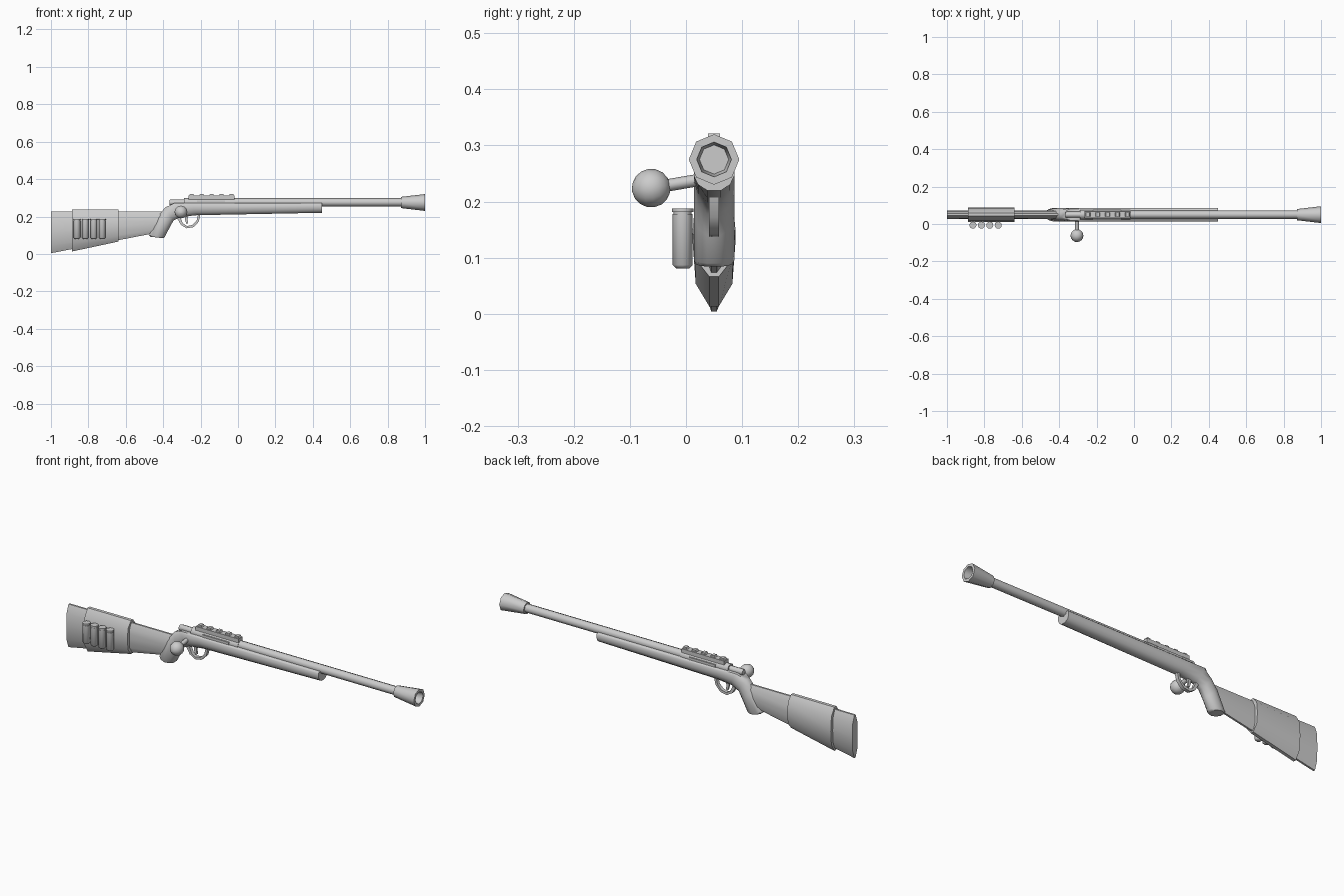
import bpy, bmesh, math
from mathutils import Vector

if "Cube" in bpy.data.objects:
    bpy.data.objects.remove(bpy.data.objects["Cube"])

Y = 0.05      # centre plane of the rifle
BZ = 0.276    # bore height

OVAL = [(0, .22), (.18, .86), (.5, 1), (.82, .86), (1, .22)]
STOCK = [(0, .35), (.2, .8), (.5, 1), (.9, 1), (1, .85)]
GRIP = [(0, .35), (.2, .8), (.5, 1), (.8, .8), (1, .35)]
BOX = [(0, 1), (1, 1)]


def make(name, rings, closed=True):
    bm = bmesh.new()
    vs = [[bm.verts.new(p) for p in r] for r in rings]
    n = len(vs[0])
    for a, b in zip(vs, vs[1:]):
        for i in range(n):
            j = (i + 1) % n
            bm.faces.new((a[i], a[j], b[j], b[i]))
    if closed:
        bm.faces.new(vs[0])
        bm.faces.new(vs[-1])
    bmesh.ops.recalc_face_normals(bm, faces=bm.faces)
    me = bpy.data.meshes.new(name)
    bm.to_mesh(me)
    bm.free()
    ob = bpy.data.objects.new(name, me)
    bpy.context.collection.objects.link(ob)
    return ob


def loft(name, stations):
    """Stations: (bottom xz, top xz, half width, section of (height, width) fractions)."""
    rings = []
    for b, t, hw, sec in stations:
        pts = [(b[0] + (t[0] - b[0]) * f, Y + s * w * hw, b[1] + (t[1] - b[1]) * f)
               for s, side in ((1, sec), (-1, sec[::-1])) for f, w in side]
        rings.append(pts)
    return make(name, rings)


def lathe(name, origin, axis, profile, n):
    """Turned part: profile of (distance along axis, radius)."""
    d = Vector(axis).normalized()
    u = d.cross(Vector((0, 0, 1)) if abs(d.z) < .9 else Vector((0, 1, 0))).normalized()
    v = d.cross(u)
    o = Vector(origin)
    ang = [2 * math.pi * i / n for i in range(n)]
    return make(name, [[o + d * h + (u * math.cos(a) + v * math.sin(a)) * r for a in ang]
                       for h, r in profile])


def box(name, x0, x1, hw, z0, z1):
    return loft(name, [((x, z0), (x, z1), hw, BOX) for x in (x0, x1)])


# Barrel and flared muzzle
lathe("barrel", (0, Y, BZ), (1, 0, 0), [(-.2, .022), (.9, .022)], 8)
lathe("muzzle", (0, Y, BZ - .001), (1, 0, 0),
      [(.872, .022), (.872, .03), (1, .045), (1, .031), (.95, .026)], 8)

# Receiver, bolt and ejection port plate
lathe("receiver", (0, Y, BZ - .002), (1, 0, 0), [(-.29, .025), (-.02, .025)], 8)
lathe("bolt", (0, Y, BZ - .001), (1, 0, 0), [(-.365, .014), (-.36, .016), (-.25, .016)], 8)
box("ejection_port", -.22, -.07, .027, .268, .285)

# Fore-end flowing into the pistol grip
loft("stock_and_grip", [
    ((.45, .22), (.45, .272), .036, STOCK),
    ((-.22, .207), (-.25, .272), .036, STOCK),
    ((-.305, .198), (-.34, .272), .036, STOCK),
    ((-.345, .178), (-.39, .248), .036, GRIP),
    ((-.366, .14), (-.428, .2), .036, GRIP),
    ((-.392, .09), (-.475, .1), .036, GRIP),
    ((-.4, .084), (-.468, .092), .032, GRIP)])

# Butt stock and the shell cuff around it
loft("butt_stock", [((-1, .004), (-1, .226), .022, OVAL),
                    ((-.44, .112), (-.4, .226), .022, OVAL)])
loft("stock_cuff", [((-.888, .013), (-.888, .238), .038, OVAL),
                    ((-.64, .066), (-.64, .238), .038, OVAL)])

# Spare shells on the cuff
for i in range(4):
    lathe(f"shell_{i + 1}", (-.861 + i * .045, -.006, 0), (0, 0, 1),
          [(.081, .012), (.087, .018), (.178, .018), (.178, .016), (.181, .016),
           (.181, .019), (.188, .019)], 12)

# Bolt handle and knob
root, knob = Vector((-.305, Y, .243)), Vector((-.305, -.062, .224))
lathe("bolt_handle", root, knob - root, [(0, .011), ((knob - root).length, .011)], 8)
R = .0345
lathe("bolt_knob", knob, knob - root,
      [(-R * math.cos(math.pi * k / 8), max(.001, R * math.sin(math.pi * k / 8)))
       for k in range(9)], 12)

# Accessory rail with teeth
box("rail_base", -.265, -.02, .017, .292, .312)
for i in range(5):
    x = -.262 + i * .053
    loft(f"rail_tooth_{i + 1}", [((x, .308), (x + .006, .321), .011, BOX),
                                 ((x + .03, .308), (x + .024, .321), .011, BOX)])

# Trigger guard and trigger
guard = [((-.328, .195), (-.312, .205)), ((-.305, .155), (-.295, .164)),
         ((-.275, .137), (-.272, .149)), ((-.238, .143), (-.243, .155)),
         ((-.21, .172), (-.221, .178)), ((-.2, .215), (-.213, .215))]
loft("trigger_guard", [(o, i, .009, BOX) for o, i in guard])
trig = [((-.282, .215), (-.262, .215)), ((-.284, .185), (-.27, .185)),
        ((-.276, .16), (-.266, .163))]
loft("trigger", [(a, b, .005, BOX) for a, b in trig])

# Smooth the rounded parts, keep hard edges crisp
bpy.ops.object.select_all(action='SELECT')
bpy.context.view_layer.objects.active = bpy.data.objects["barrel"]
bpy.ops.object.shade_smooth_by_angle(angle=math.radians(48))
